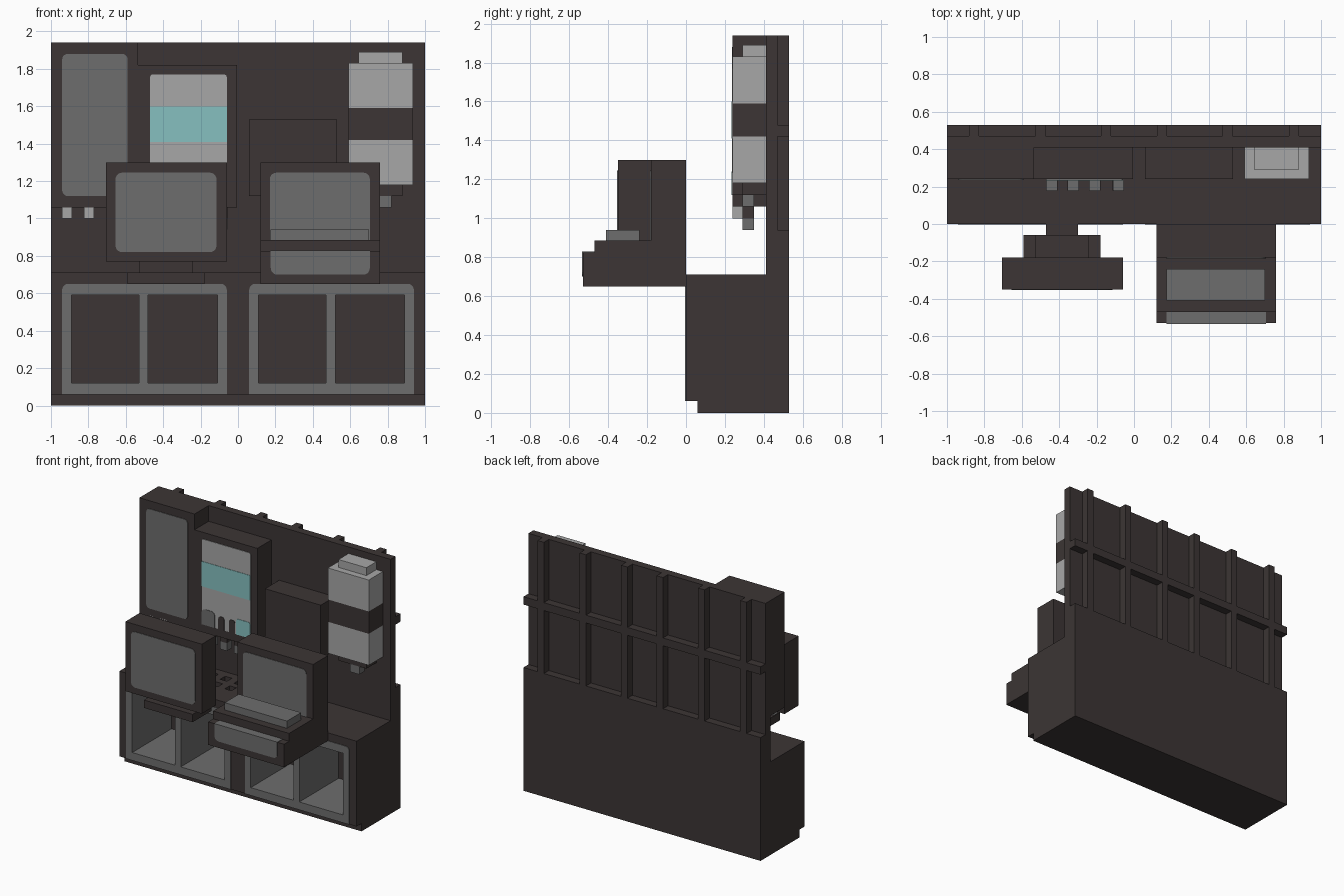
import bpy, bmesh, math
from mathutils import Vector

if "Cube" in bpy.data.objects:
    bpy.data.objects.remove(bpy.data.objects["Cube"], do_unlink=True)


def material(name, r, g, b):
    m = bpy.data.materials.new(name)
    m.use_nodes = True
    m.diffuse_color = (r, g, b, 1)
    m.node_tree.nodes["Principled BSDF"].inputs["Base Color"].default_value = (r, g, b, 1)
    return m


DARK = material("dark brown", .045, .036, .035)
GREY = material("mid grey", .155, .155, .155)
PALE = material("pale grey", .39, .39, .39)
TEAL = material("teal", .24, .53, .53)


def finish(name, bm, *mats):
    bmesh.ops.recalc_face_normals(bm, faces=bm.faces[:])
    me = bpy.data.meshes.new(name)
    bm.to_mesh(me)
    bm.free()
    for m in mats:
        me.materials.append(m)
    ob = bpy.data.objects.new(name, me)
    bpy.context.collection.objects.link(ob)
    return ob


def add_box(bm, x, y, z):
    for v in bmesh.ops.create_cube(bm, size=1)["verts"]:
        v.co = [a + (c + .5) * (b - a) for c, (a, b) in zip(v.co, (x, y, z))]


def boxes(name, mat, *ranges):
    bm = bmesh.new()
    for r in ranges:
        add_box(bm, *r)
    return finish(name, bm, mat)


def prism(name, mat, points, offset):
    bm = bmesh.new()
    face = bm.faces.new([bm.verts.new(p) for p in points])
    ext = bmesh.ops.extrude_face_region(bm, geom=[face])["geom"]
    bmesh.ops.translate(bm, vec=Vector(offset),
                        verts=[e for e in ext if isinstance(e, bmesh.types.BMVert)])
    return finish(name, bm, mat)


def panel(name, mat, x, z, y, top=0, bottom=0, proud=.004):
    """Thin front-facing plate with rounded top and/or bottom corners."""
    pts = []
    corners = ((x[1], z[1], -1, -1, top), (x[0], z[1], 1, -1, top),
               (x[0], z[0], 1, 1, bottom), (x[1], z[0], -1, 1, bottom))
    for i, (cx, cz, sx, sz, r) in enumerate(corners):
        for k in range(6 if r else 1):
            a = math.radians(90 * i + 18 * k)
            px = cx + sx * r + r * math.cos(a)
            pz = cz + sz * r + r * math.sin(a)
            pts.append((px, y - proud, pz))
    return prism(name, mat, pts, (0, proud + .004, 0))


def cut(ob, *cutters):
    for c in cutters:
        mod = ob.modifiers.new("cut", "BOOLEAN")
        mod.operation, mod.solver, mod.object = "DIFFERENCE", "EXACT", c
    dg = bpy.context.evaluated_depsgraph_get()
    me = bpy.data.meshes.new_from_object(ob.evaluated_get(dg))
    ob.modifiers.clear()
    ob.data = me


# Base cabinet with toe kick, open niches and drain holes
cabinet = prism("base_cabinet", DARK,
                [(-1, .06, 0), (-1, .53, 0), (-1, .53, .94), (-1, .41, .94),
                 (-1, .41, .71), (-1, 0, .71), (-1, 0, .06), (-1, .06, .06)], (2, 0, 0))
niche_x = [(-.89, -.53), (-.48, -.11), (.11, .47), (.52, .89)]
niches = boxes("niche_cutter", GREY, *[(x, (-.1, .47), (.12, .59)) for x in niche_x])
spouts = [-.44, -.325, -.21, -.085]
holes = boxes("drain_cutter", DARK,
              *[((x - .028, x + .028), y, (.57, .8))
                for x in spouts for y in ((.18, .24), (.29, .35))])
cut(cabinet, niches, holes)
cabinet.data.materials.clear()
for m in (DARK, GREY):
    cabinet.data.materials.append(m)
for f in cabinet.data.polygons:
    c = f.center
    inside = abs(c.x) < .9 and .01 < c.y < .465 and .11 < c.z < .6
    f.material_index = 1 if inside and abs(f.normal.y) < .5 else 0

# Grey face frames around each pair of niches
for side, x in (("right", (-.94, -.06)), ("left", (.06, .94))):
    cut(panel(side + "_niche_frame", GREY, x, (.06, .65), 0, top=.03), niches)
for c in (niches, holes):
    bpy.data.objects.remove(c, do_unlink=True)

# Back wall and its rear ribs
boxes("back_wall", DARK, ((-1, 1), (.41, .47), (.93, 1.94)))
boxes("vertical_ribs", DARK,
      *[((x - .027, x + .027), (.465, .53), (.93, 1.94))
        for s in (-1, 1) for x in (s * .15, s * .5, s * .855)])
boxes("horizontal_rib", DARK, ((-1, 1), (.465, .53), (1.42, 1.48)))

# Wall cabinet with its door panel and pale tabs
boxes("wall_cabinet", DARK, ((-1, -.535), (.24, .42), (1.06, 1.94)))
panel("wall_cabinet_door", GREY, (-.94, -.59), (1.12, 1.88), .24, .03, .03)
boxes("cabinet_tabs", PALE,
      *[((x - .027, x + .027), (.24, .29), (1, 1.07)) for x in (-.915, -.797, -.68)])

# Drinks dispenser
boxes("dispenser", DARK, ((-.535, -.005), (.24, .42), (1.06, 1.82)))
panel("dispenser_face", PALE, (-.47, -.06), (1.12, 1.77), .24, top=.015)
panel("dispenser_band", TEAL, (-.47, -.06), (1.41, 1.6), .24, proud=.007)
panel("dispenser_grey_button", GREY, (-.47, -.36), (1.12, 1.24), .24, .03, proud=.007)
panel("dispenser_teal_button", TEAL, (-.18, -.06), (1.12, 1.24), .24, .02, proud=.007)
for i, x in enumerate((-.33, -.24)):
    panel(f"dispenser_slot_{i}", DARK, (x, x + .05), (1.12, 1.22), .24, .02, proud=.007)
boxes("dispenser_spouts", DARK,
      *[((x - .028, x + .028), (.29, .35), (1, 1.07)) for x in spouts])
boxes("spout_tips", GREY,
      *[((x - .028, x + .028), (.29, .35), (.94, 1)) for x in spouts])

# Plain appliance box
boxes("appliance_box", DARK, ((.06, .53), (.24, .42), (1.12, 1.53)))

# Wall tank: body, band, cap, neck, nozzle
tx, ty = (.59, .935), (.24, .415)
boxes("tank_body", PALE, (tx, ty, (1.18, 1.42)), (tx, ty, (1.59, 1.83)))
boxes("tank_band", DARK, (tx, ty, (1.42, 1.59)))
boxes("tank_cap", PALE, ((.645, .88), (.29, .415), (1.82, 1.89)))
boxes("tank_neck", DARK, ((.645, .88), (.29, .415), (1.12, 1.19)))
boxes("tank_nozzle", GREY, ((.74, .82), (.29, .35), (1.06, 1.13)))

# Monitor on its stand
boxes("monitor", DARK, ((-.705, -.06), (-.35, -.18), (.77, 1.3)))
panel("monitor_screen", GREY, (-.655, -.115), (.82, 1.245), -.35, .035, .035)
boxes("monitor_neck", DARK, ((-.53, -.24), (-.23, -.06), (.71, 1.18)))
boxes("monitor_base", DARK, ((-.59, -.18), (-.29, -.06), (.65, .71)))
boxes("monitor_bracket", DARK, ((-.47, -.3), (-.07, .002), (.65, .71)))

# Counter terminal with stepped profile
prism("terminal", DARK,
      [(.12, 0, .65), (.12, 0, 1.3), (.12, -.18, 1.3), (.12, -.18, .885), (.12, -.47, .885),
       (.12, -.47, .825), (.12, -.53, .825), (.12, -.53, .65)], (.64, 0, 0))
panel("terminal_screen", GREY, (.17, .705), (.885, 1.245), -.18, .035)
boxes("terminal_keyboard", GREY, ((.175, .7), (-.41, -.24), (.88, .94)))
panel("terminal_front", GREY, (.175, .705), (.7, .828), -.53, bottom=.035)
boxes("terminal_lip", GREY, ((.175, .705), (-.53, -.47), (.822, .828)))
